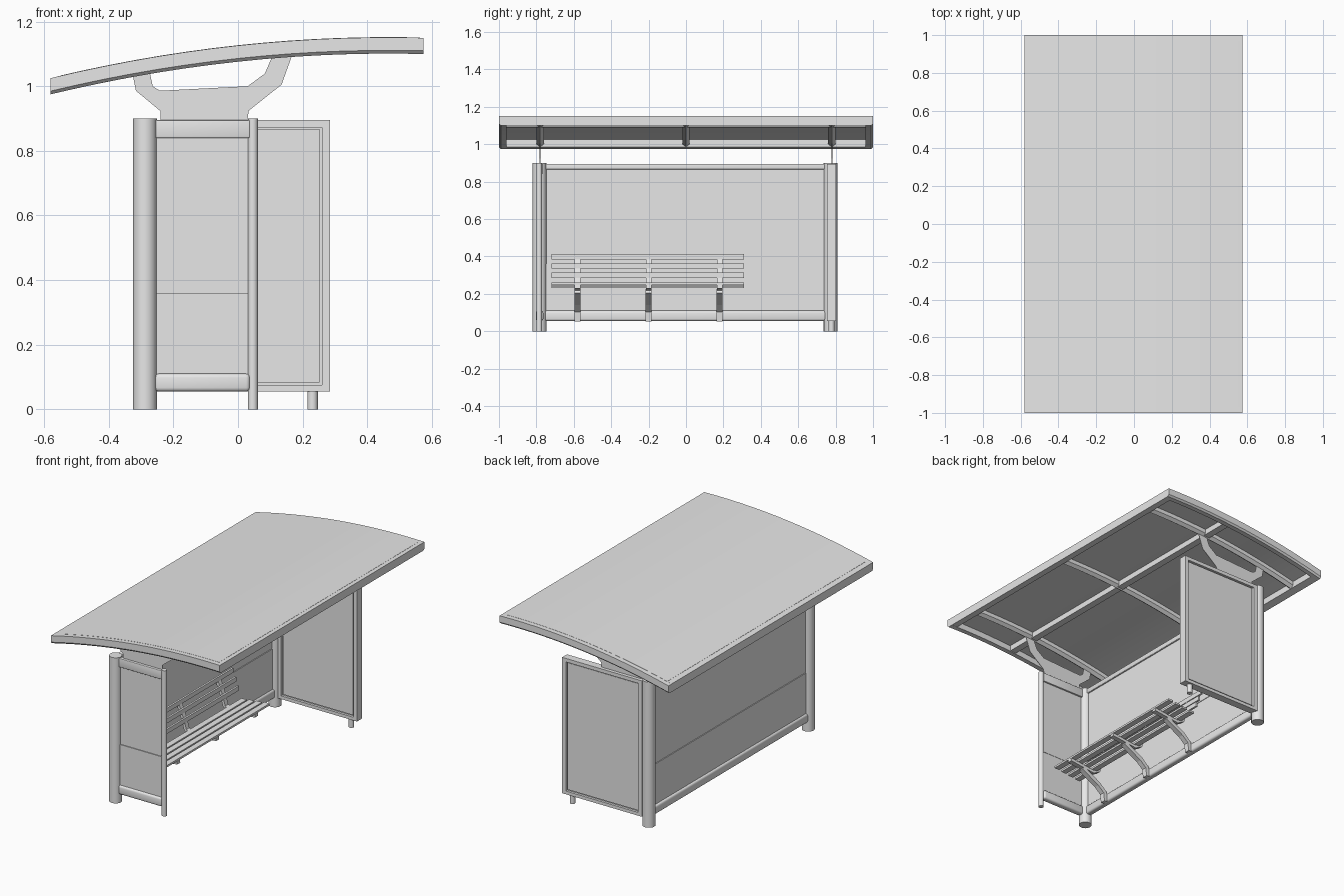
import bpy, bmesh, math
from mathutils import Vector

if "Cube" in bpy.data.objects:
    bpy.data.objects.remove(bpy.data.objects["Cube"])

grey = bpy.data.materials.new("light_grey_metal")
grey.use_nodes = True
grey.diffuse_color = (0.8, 0.8, 0.8, 1)
grey.node_tree.nodes["Principled BSDF"].inputs["Base Color"].default_value = (0.8, 0.8, 0.8, 1)


def finish(name, bm, smooth=False):
    bmesh.ops.recalc_face_normals(bm, faces=bm.faces)
    mesh = bpy.data.meshes.new(name)
    bm.to_mesh(mesh)
    bm.free()
    mesh.materials.append(grey)
    ob = bpy.data.objects.new(name, mesh)
    bpy.context.collection.objects.link(ob)
    if smooth:
        bpy.ops.object.select_all(action='DESELECT')
        ob.select_set(True)
        bpy.context.view_layer.objects.active = ob
        bpy.ops.object.shade_smooth_by_angle(angle=math.radians(35))
    return ob


def box(name, x, y, z, bevel=0):
    """Box from (low, high) pairs, with optional rounded edges."""
    bm = bmesh.new()
    bmesh.ops.create_cube(bm, size=1)
    for v in bm.verts:
        v.co = Vector([(a + b) / 2 + c * (b - a) for (a, b), c in zip((x, y, z), v.co)])
    if bevel:
        bmesh.ops.bevel(bm, geom=bm.edges[:], offset=bevel, segments=3, profile=0.5, affect='EDGES')
    return finish(name, bm, bevel > 0)


def post(name, x, y, radius, height):
    bm = bmesh.new()
    bmesh.ops.create_cone(bm, cap_ends=True, segments=16, radius1=radius, radius2=radius, depth=height)
    bmesh.ops.translate(bm, verts=bm.verts, vec=(x, y, height / 2))
    return finish(name, bm, True)


def plate(name, outline, y, thick):
    """Outline in x and z, given thickness along y."""
    bm = bmesh.new()
    face = bm.faces.new([bm.verts.new((x, y - thick / 2, z)) for x, z in outline])
    out = bmesh.ops.extrude_face_region(bm, geom=[face])["geom"]
    verts = [g for g in out if isinstance(g, bmesh.types.BMVert)]
    bmesh.ops.translate(bm, verts=verts, vec=(0, thick, 0))
    return finish(name, bm)


def roof_z(x):
    return 1.126 + 0.1075 * x - 0.115 * x * x


def roof_sweep(name, x0, x1, section, steps=14):
    """Sweep a (y, drop below roof line) section along the roof curve."""
    bm = bmesh.new()
    rings = []
    for i in range(steps + 1):
        x = x0 + (x1 - x0) * i / steps
        rings.append([bm.verts.new((x, y, roof_z(x) - d)) for y, d in section])
    n = len(section)
    for a, b in zip(rings, rings[1:]):
        for k in range(n):
            bm.faces.new((a[k], a[(k + 1) % n], b[(k + 1) % n], b[k]))
    bm.faces.new(rings[0])
    bm.faces.new(rings[-1][::-1])
    return finish(name, bm, True)


def rect(y0, y1, d0, d1):
    return [(y0, d0), (y1, d0), (y1, d1), (y0, d1)]


def bar(name, path, y, width, depth):
    """Flat bar following an x, z path."""
    left, right = [], []
    pts = [Vector(p) for p in path]
    for i, p in enumerate(pts):
        t = (pts[min(i + 1, len(pts) - 1)] - pts[max(i - 1, 0)]).normalized()
        n = Vector((-t.y, t.x)) * depth / 2
        left.append(p + n)
        right.append(p - n)
    return plate(name, left + right[::-1], y, width)


# Roof: thin curved sheet, rim and ribs
DEPTH = 0.05
roof_sweep("roof_sheet", -0.55, 0.55, rect(-0.97, 0.97, -0.001, 0.011))
for side, s in (("front", -1), ("back", 1)):
    roof_sweep("roof_rim_" + side, -0.58, 0.575,
               [(s, 0), (s * 0.965, 0), (s * 0.96, DEPTH), (s * 0.99, DEPTH), (s, DEPTH - 0.01)])
roof_sweep("roof_rim_left", 0.535, 0.575, rect(-0.97, 0.97, 0, DEPTH), 3)
roof_sweep("roof_rim_right", -0.58, -0.535, rect(-0.97, 0.97, 0, DEPTH), 3)
for i, y in enumerate((-0.78, 0, 0.78)):
    roof_sweep(f"roof_rib_{i + 1}", -0.54, 0.54,
               [(y - 0.02, 0.008), (y + 0.02, 0.008), (y + 0.02, 0.035), (y, 0.05), (y - 0.02, 0.035)])
roof_sweep("roof_long_beam", 0.09, 0.13, rect(-0.96, 0.96, 0.008, 0.045), 2)

# Roof brackets above each end
bracket = [(-.24, .88), (-.24, .923), (-.316, .986), (-.325, 1.03), (-.273, 1.042), (-.264, 1.0),
           (-.242, .986), (.03, 1.0), (.083, 1.039), (.107, 1.095), (.169, 1.1), (.135, 1.005),
           (.033, .924), (.027, .88)]
for side, y in (("front", -0.78), ("back", 0.78)):
    plate("roof_bracket_" + side, bracket, y, 0.004)

# Posts
post("corner_post_front", -0.288, -0.783, 0.037, 0.9)
post("corner_post_back", -0.288, 0.773, 0.037, 0.9)
post("slim_post", 0.046, -0.785, 0.0155, 0.9)
post("display_foot", 0.231, 0.778, 0.016, 0.07)

# Back wall: two sheets with rails
WALL_Y = (-0.76, 0.75)
box("wall_upper_sheet", (-0.293, -0.283), WALL_Y, (0.365, 0.88))
box("wall_lower_sheet", (-0.296, -0.280), WALL_Y, (0.09, 0.36))
box("wall_sheet_joint", (-0.291, -0.285), WALL_Y, (0.355, 0.37))
box("wall_bottom_rail", (-0.308, -0.268), WALL_Y, (0.055, 0.11), 0.012)
box("wall_top_rail", (-0.303, -0.273), WALL_Y, (0.865, 0.895), 0.004)

# Short end panel
END_X = (-0.258, 0.037)
box("end_upper_sheet", END_X, (-0.788, -0.778), (0.37, 0.86))
box("end_lower_sheet", END_X, (-0.791, -0.775), (0.09, 0.36))
box("end_sheet_joint", END_X, (-0.786, -0.780), (0.355, 0.375))
box("end_bottom_rail", END_X, (-0.803, -0.763), (0.055, 0.11), 0.012)
box("end_top_rail", END_X, (-0.798, -0.768), (0.84, 0.895), 0.004)

# Display case at the other end
CASE_Y = (0.755, 0.803)
for name, x in (("inner", (-0.262, -0.235)), ("outer", (0.260, 0.285))):
    box(f"display_{name}_frame", x, CASE_Y, (0.055, 0.895))
for name, z in (("bottom", (0.055, 0.075)), ("top", (0.873, 0.895))):
    box(f"display_{name}_frame", (-0.25, 0.27), CASE_Y, z)
box("display_sheet", (-0.228, 0.253), (0.763, 0.795), (0.083, 0.867))
box("display_core", (-0.24, 0.265), (0.77, 0.788), (0.07, 0.88))

# Bench slats and supports
BENCH_Y = (-0.72, 0.31)
for i, z in enumerate((0.3, 0.349, 0.399)):
    x = -0.215 - 0.02 * i
    box(f"bench_back_slat_{i + 1}", (x - 0.006, x + 0.006), BENCH_Y, (z - 0.014, z + 0.014))
for i in range(4):
    x = -0.175 + 0.052 * i
    z = 0.236 + 0.006 * i
    box(f"bench_seat_slat_{i + 1}", (x - 0.018, x + 0.018), BENCH_Y, (z - 0.006, z + 0.006))
for i, y in enumerate((-0.58, -0.2, 0.18)):
    bar(f"bench_leg_{i + 1}", [(-0.262, 0.055), (-0.255, 0.11), (-0.21, 0.15), (-0.09, 0.215)], y, 0.032, 0.025)
    bar(f"bench_support_{i + 1}", [(0, 0.238), (-0.17, 0.218), (-0.21, 0.24), (-0.228, 0.3), (-0.266, 0.4)],
        y, 0.03, 0.018)
